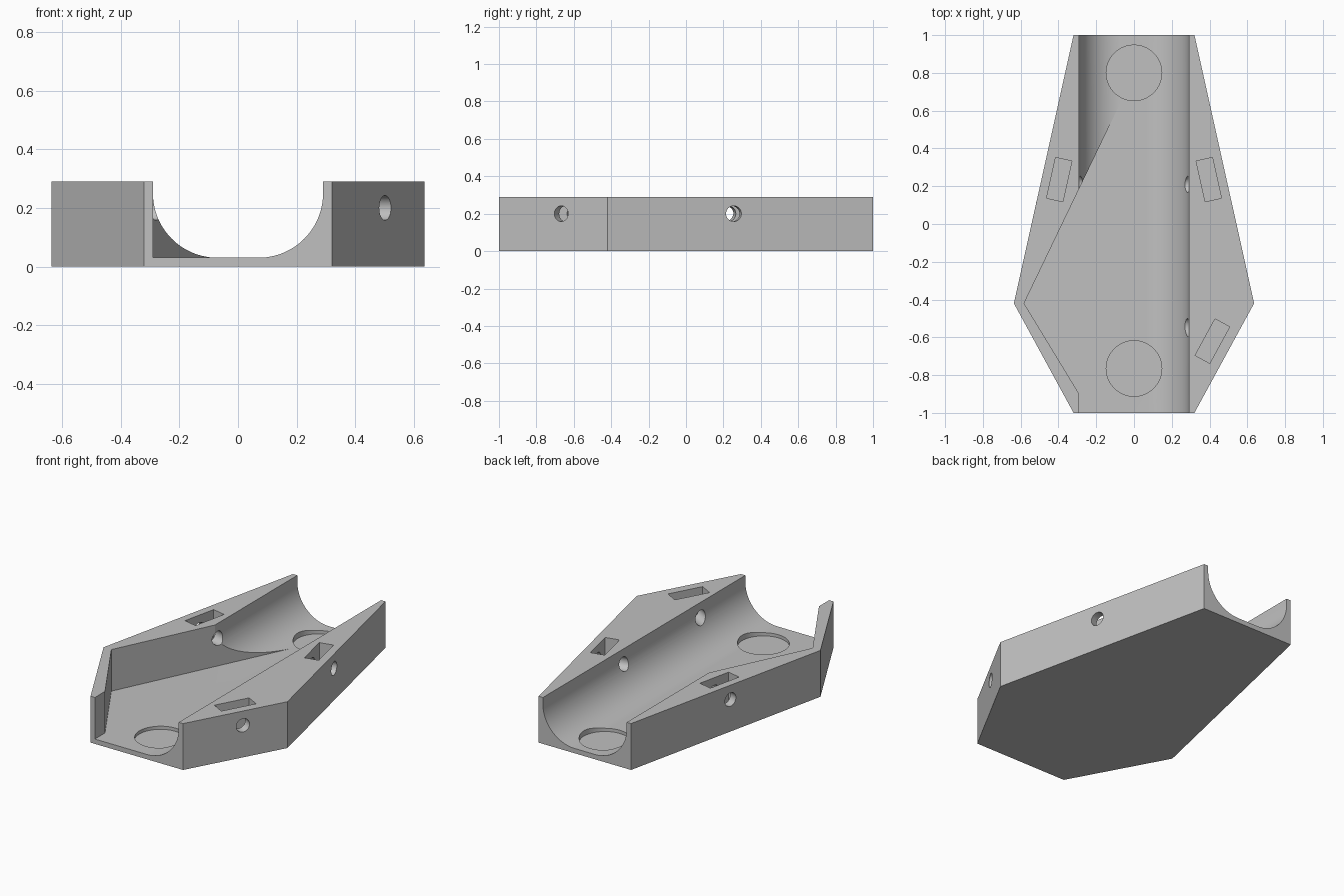
import bpy, bmesh, math
from mathutils import Vector, Matrix

cube = bpy.data.objects.get("Cube")
if cube:
    bpy.data.objects.remove(cube, do_unlink=True)

HEIGHT, FLOOR = 0.29, 0.03
ABOVE = HEIGHT + 0.1

grey = bpy.data.materials.new("plain_grey")
grey.use_nodes = True
colour = (0.53, 0.53, 0.53, 1)
grey.diffuse_color = colour
grey.node_tree.nodes["Principled BSDF"].inputs["Base Color"].default_value = colour


def prism(name, outline, offset, matrix=Matrix()):
    """Extrude a closed 3D outline along an offset vector."""
    bm = bmesh.new()
    face = bm.faces.new([bm.verts.new(p) for p in outline])
    ext = bmesh.ops.extrude_face_region(bm, geom=[face])
    moved = [v for v in ext["geom"] if isinstance(v, bmesh.types.BMVert)]
    bmesh.ops.translate(bm, vec=Vector(offset), verts=moved)
    bmesh.ops.transform(bm, matrix=matrix, verts=bm.verts)
    bmesh.ops.recalc_face_normals(bm, faces=bm.faces)
    mesh = bpy.data.meshes.new(name)
    bm.to_mesh(mesh)
    bm.free()
    mesh.materials.append(grey)
    obj = bpy.data.objects.new(name, mesh)
    bpy.context.collection.objects.link(obj)
    return obj


def upright(name, outline, z0, z1, matrix=Matrix()):
    return prism(name, [(x, y, z0) for x, y in outline], (0, 0, z1 - z0), matrix)


def circle(radius, sides):
    return [(radius * math.cos(2 * math.pi * i / sides),
             radius * math.sin(2 * math.pi * i / sides)) for i in range(sides)]


# Six-sided block
half = [(0.32, -1), (0.636, -0.42), (0.32, 1)]
body = upright("channel_block", half + [(-x, y) for x, y in reversed(half)], 0, HEIGHT)
cutters = []

# Rounded channel along the whole length
arc = []
for i in range(33):
    a = math.pi / 2 * i / 32
    arc.append((0.07 + 0.22 * math.cos(a), FLOOR + 0.22 * (1 - math.sin(a))))
profile = [(0.29, ABOVE)] + arc
profile += [(-x, z) for x, z in reversed(profile)]
cutters.append(prism("channel_cutter", [(x, -1.1, z) for x, z in profile], (0, 2.2, 0)))

# Angled side pocket with a flat floor
pocket = [(-0.29, -1.1), (-0.29, -0.9), (-0.582, -0.42), (-0.07, 0.645), (0, 0.645), (0, -1.1)]
cutters.append(upright("pocket_cutter", pocket, FLOOR, ABOVE))

# Round recesses in the floor
for y in (0.8, -0.765):
    cutters.append(upright("recess_cutter", circle(0.147, 64), 0.01, 0.15,
                           Matrix.Translation((0, y, 0))))

# Nut slots with screw holes, square to the outer walls
back_angle = math.atan2(0.316, 1.42)
front_angle = -math.atan2(0.316, 0.58)
slot = [(-0.044, -0.11), (0.044, -0.11), (0.044, 0.11), (-0.044, 0.11)]
for x, y, angle in ((0.396, 0.235, back_angle), (-0.396, 0.235, -back_angle),
                    (0.415, -0.62, front_angle)):
    place = Matrix.Translation((x, y, 0)) @ Matrix.Rotation(angle, 4, "Z")
    cutters.append(upright("slot_cutter", slot, 0.09, ABOVE, place))
    ring = [(-0.22, u, 0.2 + v) for u, v in circle(0.042, 32)]
    cutters.append(prism("screw_hole_cutter", ring, (0.44, 0, 0), place))

# Apply the cuts
for cutter in cutters:
    cutter.hide_render = True
    cut = body.modifiers.new(cutter.name, "BOOLEAN")
    cut.operation = "DIFFERENCE"
    cut.solver = "EXACT"
    cut.object = cutter
bpy.context.view_layer.update()
bpy.ops.object.select_all(action="DESELECT")
body.select_set(True)
bpy.context.view_layer.objects.active = body
for name in [m.name for m in body.modifiers]:
    bpy.ops.object.modifier_apply(modifier=name)
for cutter in cutters:
    bpy.data.objects.remove(cutter, do_unlink=True)

bpy.ops.object.shade_smooth_by_angle(angle=math.radians(25))
